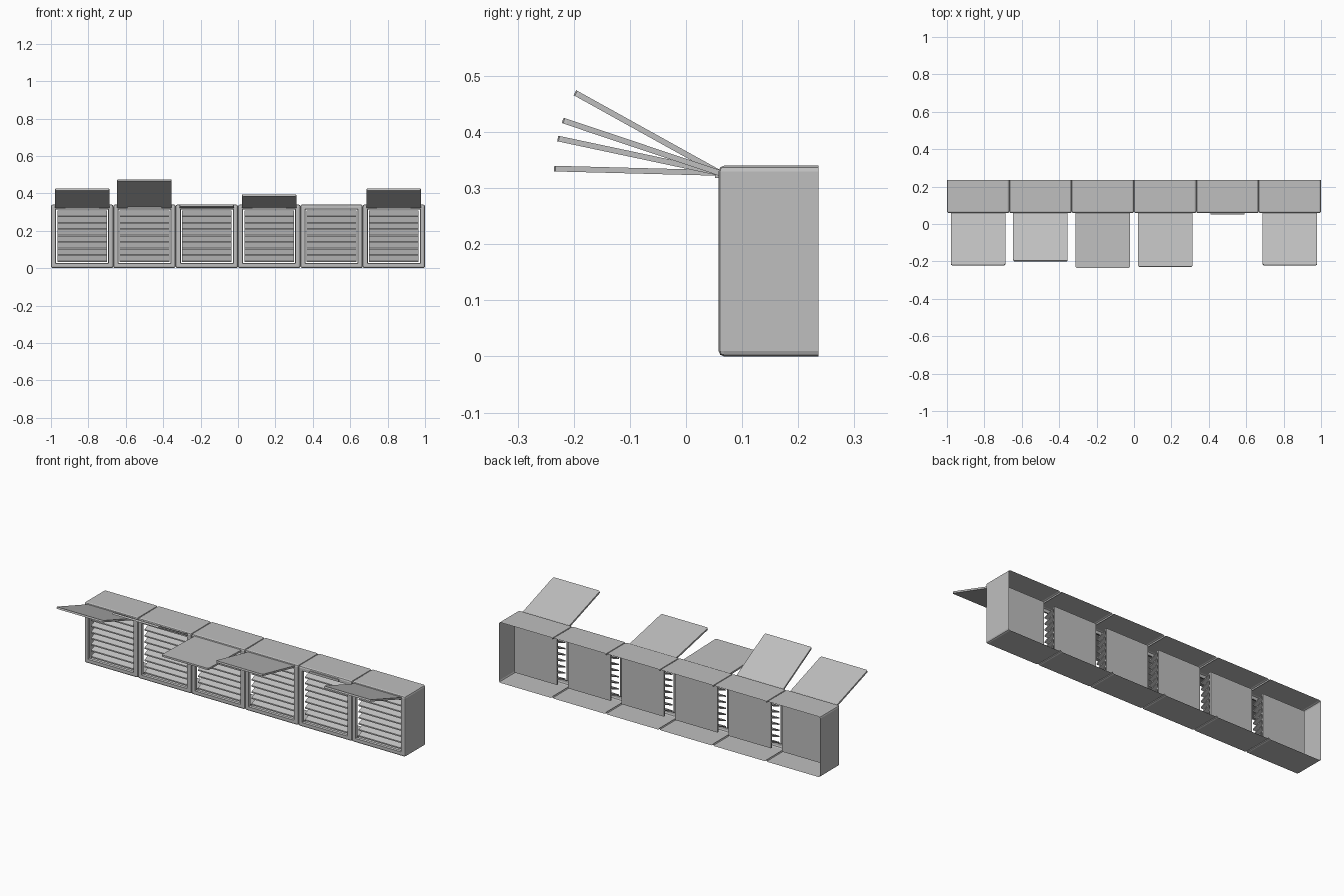
import bpy, bmesh, math
from mathutils import Vector, Matrix

if "Cube" in bpy.data.objects:
    bpy.data.objects.remove(bpy.data.objects["Cube"], do_unlink=True)

grey = bpy.data.materials.new("light_grey")
grey.use_nodes = True
COLOUR = (0.52, 0.52, 0.52, 1)
grey.diffuse_color = COLOUR
grey.node_tree.nodes["Principled BSDF"].inputs["Base Color"].default_value = COLOUR

UNITS = 6
W = 2 / UNITS
FRONT, BACK, HEIGHT = 0.058, 0.236, 0.34
SLATS = 8
ANGLES = [18.5, 29, 1.5, 12, None, 18.5]   # opening angle of each flap


def box(bm, lo, hi):
    """Add a box between two corners and return its vertices."""
    lo, hi = Vector(lo), Vector(hi)
    size = hi - lo
    m = Matrix.Translation((lo + hi) / 2) @ Matrix.Diagonal((*size, 1))
    return bmesh.ops.create_cube(bm, size=1, matrix=m)["verts"]


def finish(bm, name):
    mesh = bpy.data.meshes.new(name)
    bm.to_mesh(mesh)
    bm.free()
    mesh.materials.append(grey)
    obj = bpy.data.objects.new(name, mesh)
    bpy.context.collection.objects.link(obj)
    return obj


def make_housing(x, first, last, name):
    # Bevelled shell, open at the back and towards its neighbours
    bm = bmesh.new()
    box(bm, (x, FRONT, 0), (x + W, BACK, HEIGHT))
    edges = [e for e in bm.edges if any(v.co.y < BACK - 0.01 for v in e.verts)]
    bmesh.ops.bevel(bm, geom=edges, offset=0.01, segments=2, profile=0.5,
                    affect='EDGES')
    bm.normal_update()
    front = [f for f in bm.faces if f.normal.y < -0.99]
    unwanted = [f for f in bm.faces if f.normal.y > 0.99
                or (f.normal.x > 0.99 and not last)
                or (f.normal.x < -0.99 and not first)]
    # Window opening with a sloped lip
    bmesh.ops.inset_region(bm, faces=front, thickness=0.021)
    bmesh.ops.inset_region(bm, faces=front, thickness=0.004, depth=-0.012)
    bmesh.ops.delete(bm, geom=unwanted + front, context='FACES')
    finish(bm, name)


def make_louvres(x, name):
    # Slats that fall towards the front
    bm = bmesh.new()
    pitch = 0.275 / SLATS
    for i in range(SLATS):
        z = 0.032 + pitch * i
        verts = box(bm, (x + 0.034, 0.072, z), (x + W - 0.034, 0.14, z + 0.007))
        for v in verts:
            if v.co.y > 0.1:
                v.co.z += 0.028
    finish(bm, name)


def make_flap(x, angle, name):
    # Thin plate with clipped outer corners, swung up about the hinge line
    bm = bmesh.new()
    box(bm, (x + 0.021, -0.295, -0.005), (x + W - 0.021, 0, 0.005))
    corners = [e for e in bm.edges if all(v.co.y < -0.2 for v in e.verts)
               and abs(e.verts[0].co.z - e.verts[1].co.z) > 0.005]
    bmesh.ops.bevel(bm, geom=corners, offset=0.008, segments=2, profile=0.5,
                    affect='EDGES')
    flap = finish(bm, name)
    flap.location = (0, 0.06, 0.327)
    flap.rotation_euler.x = -math.radians(angle)


for i, angle in enumerate(ANGLES):
    x = -1 + i * W
    n = i + 1
    make_housing(x, i == 0, i == UNITS - 1, f"housing_{n}")
    make_louvres(x, f"louvre_slats_{n}")
    # Backing panel behind the slats
    bm = bmesh.new()
    box(bm, (x + 0.034, 0.14, 0.032), (x + W - 0.034, 0.148, 0.308))
    finish(bm, f"backing_panel_{n}")
    # Hinge bar
    bm = bmesh.new()
    box(bm, (x + 0.077, 0.052, 0.318), (x + W - 0.077, 0.064, 0.331))
    finish(bm, f"hinge_{n}")
    if angle is not None:
        make_flap(x, angle, f"flap_{n}")
